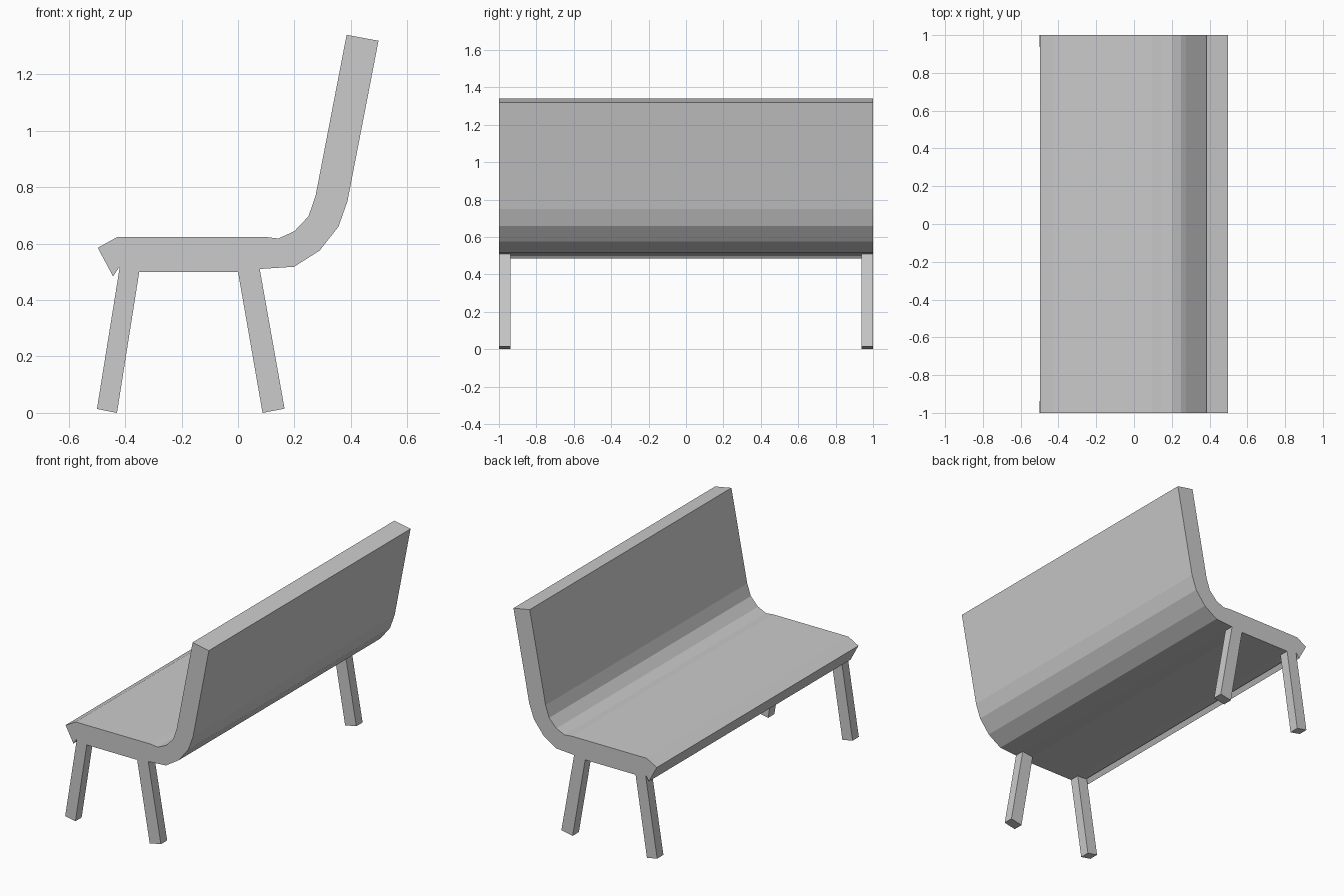
import bpy
import bmesh

if "Cube" in bpy.data.objects:
    bpy.data.objects.remove(bpy.data.objects["Cube"])


def extrude_profile(name, profile, y0, y1):
    """Solid made by extruding an XZ outline from y0 to y1."""
    bm = bmesh.new()
    face = bm.faces.new([bm.verts.new((x, y0, z)) for x, z in profile])
    ext = bmesh.ops.extrude_face_region(bm, geom=[face], use_keep_orig=True)
    verts = [v for v in ext["geom"] if isinstance(v, bmesh.types.BMVert)]
    bmesh.ops.translate(bm, verts=verts, vec=(0, y1 - y0, 0))
    bmesh.ops.recalc_face_normals(bm, faces=bm.faces[:])
    mesh = bpy.data.meshes.new(name)
    bm.to_mesh(mesh)
    bm.free()
    obj = bpy.data.objects.new(name, mesh)
    bpy.context.collection.objects.link(obj)
    return obj


# Seat and backrest: one continuous bent slab with a drooping front lip
seat_profile = [
    (-0.497, 0.585), (-0.427, 0.624), (0.094, 0.624), (0.143, 0.618),
    (0.20, 0.644), (0.25, 0.697), (0.275, 0.77), (0.385, 1.34),
    (0.498, 1.319), (0.388, 0.75), (0.356, 0.66), (0.289, 0.575),
    (0.199, 0.518), (0.077, 0.51), (0.0, 0.5), (-0.35, 0.5),
    (-0.415, 0.503), (-0.422, 0.515), (-0.443, 0.484),
]
extrude_profile("seat_and_backrest", seat_profile, -1, 1)

# Splayed legs at both ends, flush with the sides of the seat
leg_profiles = {
    "front_leg": [(-0.50, 0.014), (-0.429, 0.0), (-0.35, 0.5), (-0.42, 0.512)],
    "back_leg": [(0.087, 0.0), (0.165, 0.015), (0.077, 0.51), (0.0, 0.5)],
}
for name, profile in leg_profiles.items():
    extrude_profile(name + "_near", profile, -1, -0.938)
    extrude_profile(name + "_far", profile, 0.938, 1)
